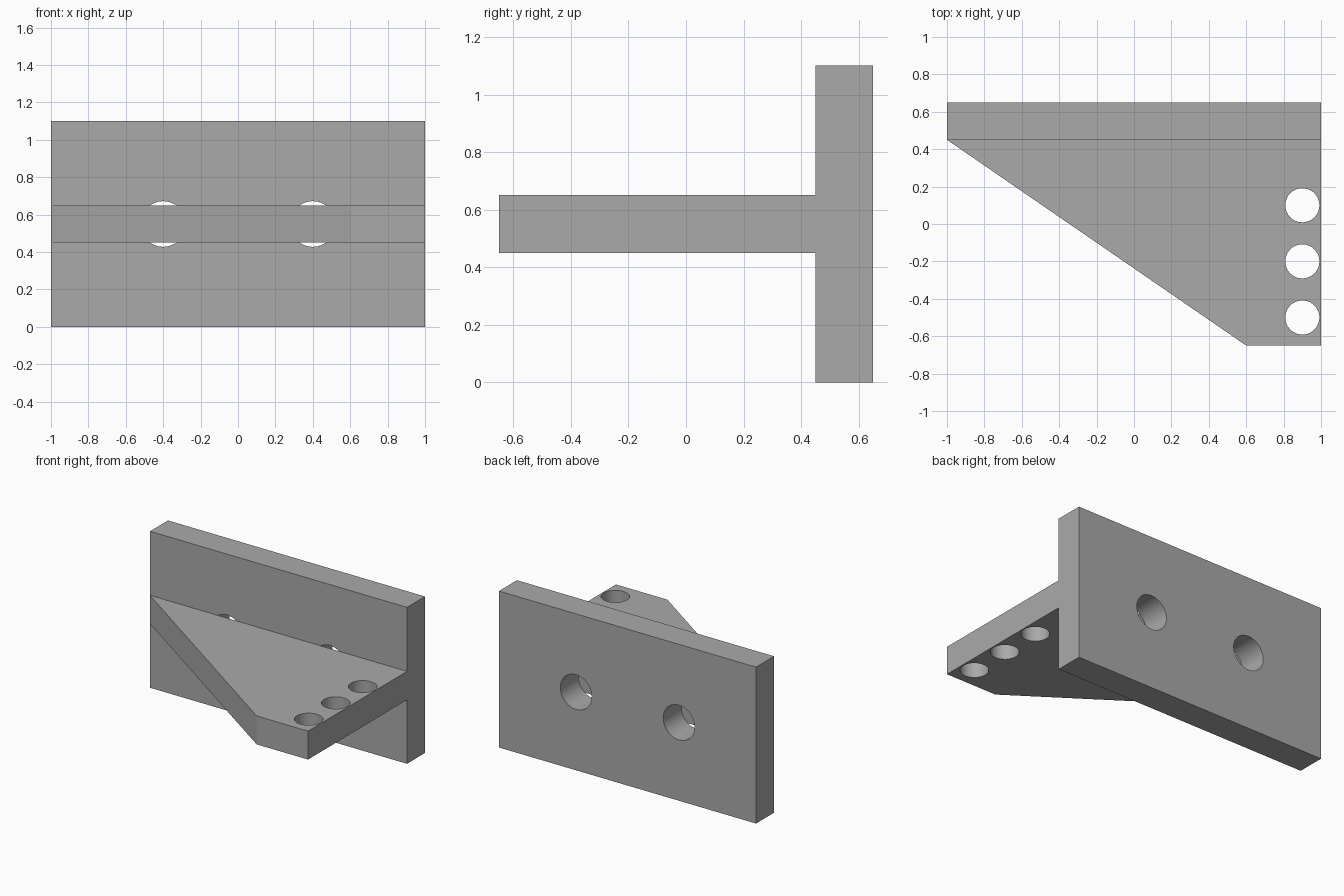
import bpy
import bmesh
import math

cube = bpy.data.objects.get("Cube")
if cube:
    bpy.data.objects.remove(cube, do_unlink=True)

GREY = (0.4, 0.4, 0.4, 1.0)
metal = bpy.data.materials.new("plain grey")
metal.use_nodes = True
metal.diffuse_color = GREY
metal.node_tree.nodes["Principled BSDF"].inputs["Base Color"].default_value = GREY


def prism(name, outline, z0, z1):
    """Extrude an xy outline from z0 to z1."""
    bm = bmesh.new()
    base = bm.faces.new([bm.verts.new((x, y, z0)) for x, y in outline])
    top = bmesh.ops.extrude_face_region(bm, geom=[base])["geom"]
    verts = [v for v in top if isinstance(v, bmesh.types.BMVert)]
    bmesh.ops.translate(bm, verts=verts, vec=(0, 0, z1 - z0))
    bmesh.ops.recalc_face_normals(bm, faces=bm.faces[:])
    mesh = bpy.data.meshes.new(name)
    bm.to_mesh(mesh)
    bm.free()
    mesh.materials.append(metal)
    obj = bpy.data.objects.new(name, mesh)
    bpy.context.collection.objects.link(obj)
    return obj


def combine(target, other, operation):
    """Apply a boolean and discard the helper object."""
    other.hide_render = True
    mod = target.modifiers.new("boolean", "BOOLEAN")
    mod.object = other
    mod.operation = operation
    mod.solver = "EXACT"
    bpy.context.view_layer.objects.active = target
    bpy.ops.object.modifier_apply(modifier=mod.name)
    bpy.data.objects.remove(other, do_unlink=True)


def drill(target, location, radius, rotation=(0, 0, 0)):
    bpy.ops.mesh.primitive_cylinder_add(
        vertices=64, radius=radius, depth=0.3, location=location, rotation=rotation)
    cutter = bpy.context.object
    cutter.data.materials.append(metal)
    combine(target, cutter, "DIFFERENCE")


# Upright back plate with two bolt holes
bracket = prism("bracket", [(-1, 0.45), (1, 0.45), (1, 0.65), (-1, 0.65)], 0, 1.1)
for x in (-0.4, 0.4):
    drill(bracket, (x, 0.55, 0.55), 0.122, (math.pi / 2, 0, 0))

# Tapered shelf with a row of three holes
shelf = prism("shelf", [(-1, 0.45), (0.6, -0.65), (1, -0.65), (1, 0.45)], 0.45, 0.65)
for y in (0.1, -0.2, -0.5):
    drill(shelf, (0.9, y, 0.55), 0.091)

# Join into one solid, smooth only the hole walls
combine(bracket, shelf, "UNION")
bpy.ops.object.select_all(action="DESELECT")
bracket.select_set(True)
bpy.context.view_layer.objects.active = bracket
bpy.ops.object.shade_smooth_by_angle(angle=math.radians(30))
